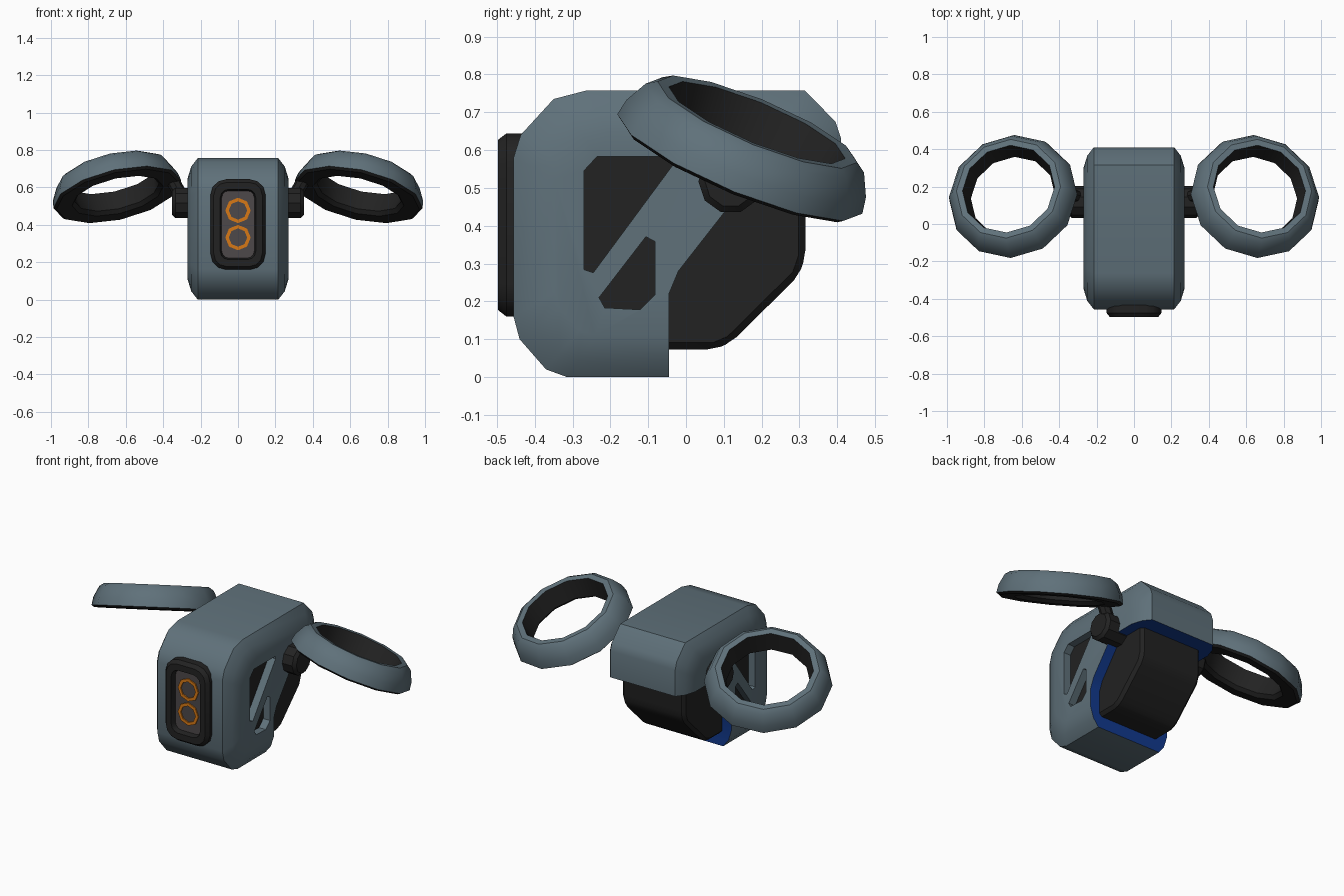
import bpy, bmesh, math
from mathutils import Vector

if "Cube" in bpy.data.objects:
    bpy.data.objects.remove(bpy.data.objects["Cube"])


def material(name, rgb):
    m = bpy.data.materials.new(name)
    m.diffuse_color = (*rgb, 1)
    m.use_nodes = True
    m.node_tree.nodes["Principled BSDF"].inputs["Base Color"].default_value = m.diffuse_color
    return m


SLATE = material("slate grey", (0.115, 0.165, 0.195))
BLACK = material("soft black", (0.016, 0.016, 0.016))
BLUE = material("deep blue", (0.006, 0.042, 0.27))
ORANGE = material("orange", (0.68, 0.19, 0.008))
PANEL = material("warm grey", (0.075, 0.065, 0.067))


def loft(name, loops, mats, bands=None, ring=False, bevel=0, angle=35):
    """Skin equal-length point loops; ring joins last to first, else ends are capped."""
    bm = bmesh.new()
    rows = [[bm.verts.new(p) for p in loop] for loop in loops]
    n, count = len(rows[0]), len(rows)
    for i in range(count if ring else count - 1):
        a, b = rows[i], rows[(i + 1) % count]
        for j in range(n):
            k = (j + 1) % n
            f = bm.faces.new((a[j], a[k], b[k], b[j]))
            f.material_index = bands[i] if bands else 0
    if not ring:
        bm.faces.new(rows[0])
        bm.faces.new(rows[-1])
    if bevel:
        bmesh.ops.bevel(bm, geom=bm.edges[:], offset=bevel, segments=1,
                        affect='EDGES', profile=0.5)
    bmesh.ops.recalc_face_normals(bm, faces=bm.faces[:])
    me = bpy.data.meshes.new(name)
    bm.to_mesh(me)
    bm.free()
    for m in mats:
        me.materials.append(m)
    smooth(me, angle)
    ob = bpy.data.objects.new(name, me)
    bpy.context.collection.objects.link(ob)
    return ob


def smooth(me, angle):
    for p in me.polygons:
        p.use_smooth = True
    me.set_sharp_from_angle(angle=math.radians(angle))


def side_loop(x, pts):
    return [(x, y, z) for y, z in pts]


def circle(r, n):
    return [(r * math.cos(2 * math.pi * i / n), r * math.sin(2 * math.pi * i / n))
            for i in range(n)]


def rounded_rect(hx, hz, r, y, cz):
    pts = []
    for q, (sx, sz) in enumerate(((1, 1), (-1, 1), (-1, -1), (1, -1))):
        for k in range(4):
            a = math.radians(90 * q + 30 * k)
            pts.append((sx * (hx - r) + r * math.cos(a), y,
                        cz + sz * (hz - r) + r * math.sin(a)))
    return pts


# Outer shell: side profile shrunk towards each flank
profile = [(-.315, 0), (-.37, .02), (-.44, .1), (-.456, .16), (-.456, .58),
           (-.437, .64), (-.35, .735), (-.265, .757), (.315, .757), (.395, .675),
           (.41, .63), (.41, .1), (.3, 0)]


def shrink(d):
    cy, cz, hy, hz = -.023, .3785, .433, .3785
    return [(cy + (y - cy) * (1 - d / hy), cz + (z - cz) * (1 - d / hz))
            for y, z in profile]


stations = [(-.27, .11), (-.25, .045), (-.215, 0), (.215, 0), (.25, .045), (.27, .11)]
shell = loft("outer_shell", [side_loop(x, shrink(d)) for x, d in stations],
             [SLATE, BLUE, BLACK])

# Cutters: open lower rear, and two slanted pockets on each flank
rear = [(-.045, -.1), (-.045, .22), (-.02, .28), (.13, .472), (.6, .472), (.6, -.1)]
pockets = [[(-.27, .284), (-.27, .545), (-.235, .583), (-.03, .583), (-.03, .567), (-.245, .276)],
           [(-.23, .21), (-.215, .183), (-.122, .178), (-.082, .217), (-.082, .358), (-.106, .371)]]
FLOOR = .225
cutters = [loft("rear_cutter", [side_loop(-.5, rear), side_loop(.5, rear)], [])]
for s in (-1, 1):
    for p in pockets:
        cutters.append(loft("pocket_cutter", [side_loop(s * FLOOR, p), side_loop(s * .4, p)], []))
bpy.context.view_layer.objects.active = shell
for c in cutters:
    c.hide_render = True
    mod = shell.modifiers.new("cut", 'BOOLEAN')
    mod.operation = 'DIFFERENCE'
    mod.solver = 'EXACT'
    mod.object = c
    bpy.ops.object.modifier_apply(modifier=mod.name)
    bpy.data.objects.remove(c)


def on_rear_cut(p):
    q = Vector((p.y, p.z))
    for a, b in zip(rear[:-2], rear[1:-1]):
        a, d = Vector(a), Vector(b) - Vector(a)
        t = (q - a).dot(d) / d.length_squared
        if 0 <= t <= 1 and (q - a - t * d).length < .001:
            return True
    return False


# Blue cut rim, black pocket floors
for f in shell.data.polygons:
    f.material_index = 0
    if abs(f.normal.x) > .95 and abs(abs(f.center.x) - FLOOR) < .002:
        f.material_index = 2
    elif abs(f.normal.x) < .05 and on_rear_cut(f.center):
        f.material_index = 1
smooth(shell.data, 35)

# Dark inner core
core = [(-.1, .073), (.075, .073), (.12, .092), (.298, .268), (.316, .32), (.316, .6), (-.1, .6)]
loft("inner_core", [side_loop(-.208, core), side_loop(.208, core)], [BLACK], bevel=.018)

# Face frame, panel and two eye rings
CZ = .402
loft("face_frame", [rounded_rect(hx, hz, r, y, CZ) for hx, hz, r, y in (
    (.147, .242, .085, -.43), (.147, .242, .085, -.475), (.13, .225, .07, -.497),
    (.095, .188, .045, -.497), (.085, .178, .035, -.46), (.085, .178, .035, -.43))],
    [BLACK], ring=True)
loft("face_panel", [rounded_rect(.09, .183, .04, y, CZ) for y in (-.43, -.467)], [PANEL])
for z0 in (.477, .332):
    loft("eye_ring", [[(x, y, z0 + z) for x, z in circle(r, 8)] for r, y in (
        (.068, -.466), (.068, -.474), (.049, -.474), (.049, -.466))], [ORANGE], ring=True)

# Tilted rotor rings with sockets and arms on both sides
section = [(.35, -.055), (.342, -.01), (.312, .05), (.285, .068), (.252, .066),
           (.23, -.045), (.25, -.065), (.335, -.066)]
for s in (-1, 1):
    tilt = Vector((0, 0, 1)).rotation_difference(Vector((s * .21, .375, .9)).normalized())
    centre = Vector((s * .657, .163, .613))
    loft("rotor_ring", [[centre + tilt @ Vector((s * x, y, h)) for x, y in circle(r, 12)]
                        for r, h in section],
         [SLATE, BLACK], bands=[0, 0, 0, 0, 1, 1, 1, 1], ring=True)
    loft("rotor_socket", [[(s * x, .118 + y, .517 + z) for y, z in circle(r, 10)]
                          for x, r in ((.19, .085), (.335, .085), (.352, .068))], [BLACK])
    a, b = Vector((s * .29, .14, .53)), Vector((s * .37, .165, .675))
    turn = Vector((0, 0, 1)).rotation_difference((b - a).normalized())
    loft("rotor_arm", [[p + turn @ Vector((x, y, 0)) for x, y in circle(.036, 8)]
                       for p in (a, b)], [BLACK])
